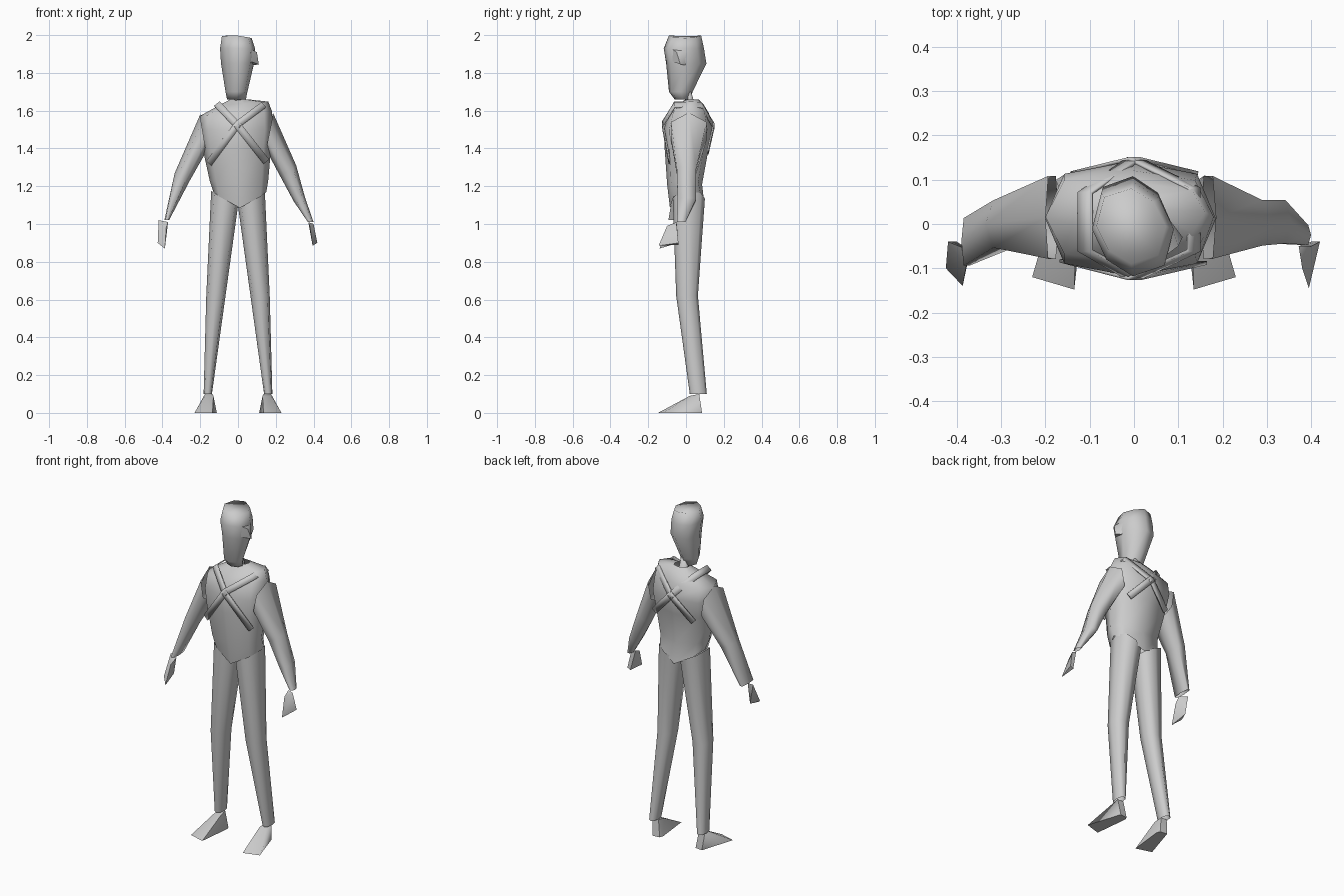
import bpy, bmesh, math
from mathutils import Vector

if "Cube" in bpy.data.objects:
    bpy.data.objects.remove(bpy.data.objects["Cube"])


def finish(name, bm, angle=85):
    bmesh.ops.recalc_face_normals(bm, faces=bm.faces)
    mesh = bpy.data.meshes.new(name)
    bm.to_mesh(mesh)
    bm.free()
    ob = bpy.data.objects.new(name, mesh)
    bpy.context.collection.objects.link(ob)
    bpy.ops.object.select_all(action='DESELECT')
    ob.select_set(True)
    bpy.context.view_layer.objects.active = ob
    bpy.ops.object.shade_smooth_by_angle(angle=math.radians(angle))
    return ob


def loft(name, rings, n=8, power=0.8, caps=True, pinch=1.0):
    """Skin rings given as (z, x0, x1, y0, y1, tilt, dip); pinch pulls in one diagonal."""
    bm = bmesh.new()
    loops = []
    for z, x0, x1, y0, y1, tilt, dip in rings:
        loop = []
        for i in range(n):
            a = 2 * math.pi * i / n
            c, s = math.cos(a), math.sin(a)
            k = pinch if c * s > 0.01 else 1.0
            u = k * math.copysign(abs(c) ** power, c)
            v = k * math.copysign(abs(s) ** power, s)
            loop.append(bm.verts.new(((x0 + x1) / 2 + u * (x1 - x0) / 2,
                                      (y0 + y1) / 2 + v * (y1 - y0) / 2,
                                      z + tilt * c - dip * (1 - abs(c)))))
        loops.append(loop)
    for a, b in zip(loops, loops[1:]):
        for i in range(n):
            j = (i + 1) % n
            bm.faces.new((a[i], a[j], b[j], b[i]))
    if caps:
        bm.faces.new(loops[0])
        bm.faces.new(loops[-1])
    return finish(name, bm)


def hull(name, points, side=1):
    bm = bmesh.new()
    for x, y, z in points:
        bm.verts.new((x * side, y, z))
    bmesh.ops.convex_hull(bm, input=bm.verts)
    return finish(name, bm, 60)


def strap(name, path, width):
    bm = bmesh.new()
    w = Vector(width)
    pairs = [(bm.verts.new(Vector(p) - w), bm.verts.new(Vector(p) + w)) for p in path]
    for a, b in zip(pairs, pairs[1:]):
        bm.faces.new((a[0], a[1], b[1], b[0]))
    ob = finish(name, bm)
    mod = ob.modifiers.new("thickness", 'SOLIDIFY')
    mod.thickness = 0.008
    mod.offset = 0


# Head, side flap and neck
loft("head", [
    (1.66, -.058, .042, -.06, .025, 0, 0),
    (1.70, -.066, .05, -.09, .035, 0, 0),
    (1.85, -.09, .085, -.105, .108, 0, 0),
    (1.93, -.095, .09, -.118, .095, 0, 0),
    (1.99, -.085, .072, -.09, .08, -.006, -.008)], 8, 0.75, pinch=0.84)
hull("side_flap", [(.06, -.08, 1.93), (.10, -.05, 1.91), (.11, -.03, 1.845),
                   (.08, 0, 1.84), (.08, .01, 1.92), (.07, -.07, 1.86)])
loft("neck", [(1.60, -.03, .03, .01, .06, 0, 0), (1.70, -.025, .025, -.02, .03, 0, 0)], 6)

# Torso with pointed lower hem
loft("torso", [
    (1.17, -.13, .15, -.085, .10, 0, .085),
    (1.23, -.15, .16, -.10, .085, 0, .02),
    (1.40, -.187, .175, -.113, .12, 0, 0),
    (1.50, -.20, .185, -.118, .142, 0, 0),
    (1.585, -.20, .18, -.09, .122, .012, 0),
    (1.638, -.10, .16, -.035, .09, .01, 0),
    (1.66, -.04, .05, 0, .065, 0, 0)], 8, 0.72, caps=False)

# Crossed straps, front and back
strap("strap_left", [(.15, -.088, 1.33), (0, -.123, 1.52), (-.11, -.06, 1.635),
                     (-.11, .07, 1.635), (0, .147, 1.52), (.13, .115, 1.38)], (.015, 0, .012))
strap("strap_right", [(-.155, -.083, 1.32), (0, -.123, 1.53), (.135, -.06, 1.63),
                      (.135, .08, 1.63), (0, .147, 1.52), (-.13, .115, 1.38)], (-.013, 0, .013))

# Arms, slightly different per side
loft("left_arm", [
    (1.48, -.20, -.17, -.09, .12, -.10, 0),
    (1.25, -.335, -.255, -.06, .06, -.02, 0),
    (1.02, -.39, -.365, -.10, .02, 0, 0)], 6, caps=False)
loft("right_arm", [
    (1.49, .15, .185, -.09, .12, .10, 0),
    (1.28, .225, .308, -.055, .06, .03, 0),
    (1.13, .295, .355, -.05, .06, .01, 0),
    (1.01, .37, .40, -.05, 0, 0, 0)], 6, caps=False)

# Hands
hull("left_hand", [(-.42, -.04, 1.02), (-.37, -.06, 1.01), (-.38, -.10, .98),
                   (-.387, -.14, .87), (-.425, -.10, .90), (-.40, -.04, .90)])
hull("right_hand", [(.372, -.05, 1.01), (.40, -.05, 1.0), (.38, -.10, .99),
                    (.42, -.04, .90), (.395, -.145, .885), (.40, -.04, .89)])

# Legs and feet
for side, label in ((-1, "left"), (1, "right")):
    rings = []
    for z, inner, outer, y0, y1, tilt in ((1.135, 0, .142, -.07, .10, .04),
                                          (.62, .066, .168, -.052, .063, 0),
                                          (.10, .138, .182, .02, .11, 0)):
        x0, x1 = sorted((inner * side, outer * side))
        rings.append((z, x0, x1, y0, y1, tilt * side, 0))
    loft(label + "_leg", rings, 8, 0.78, caps=False)
    hull(label + "_foot", [(.135, -.148, 0), (.23, -.12, 0), (.112, .06, 0), (.165, .085, 0),
                           (.12, .08, 0), (.13, .02, .09), (.175, .02, .09),
                           (.175, .07, .10), (.135, .07, .10)], side)
